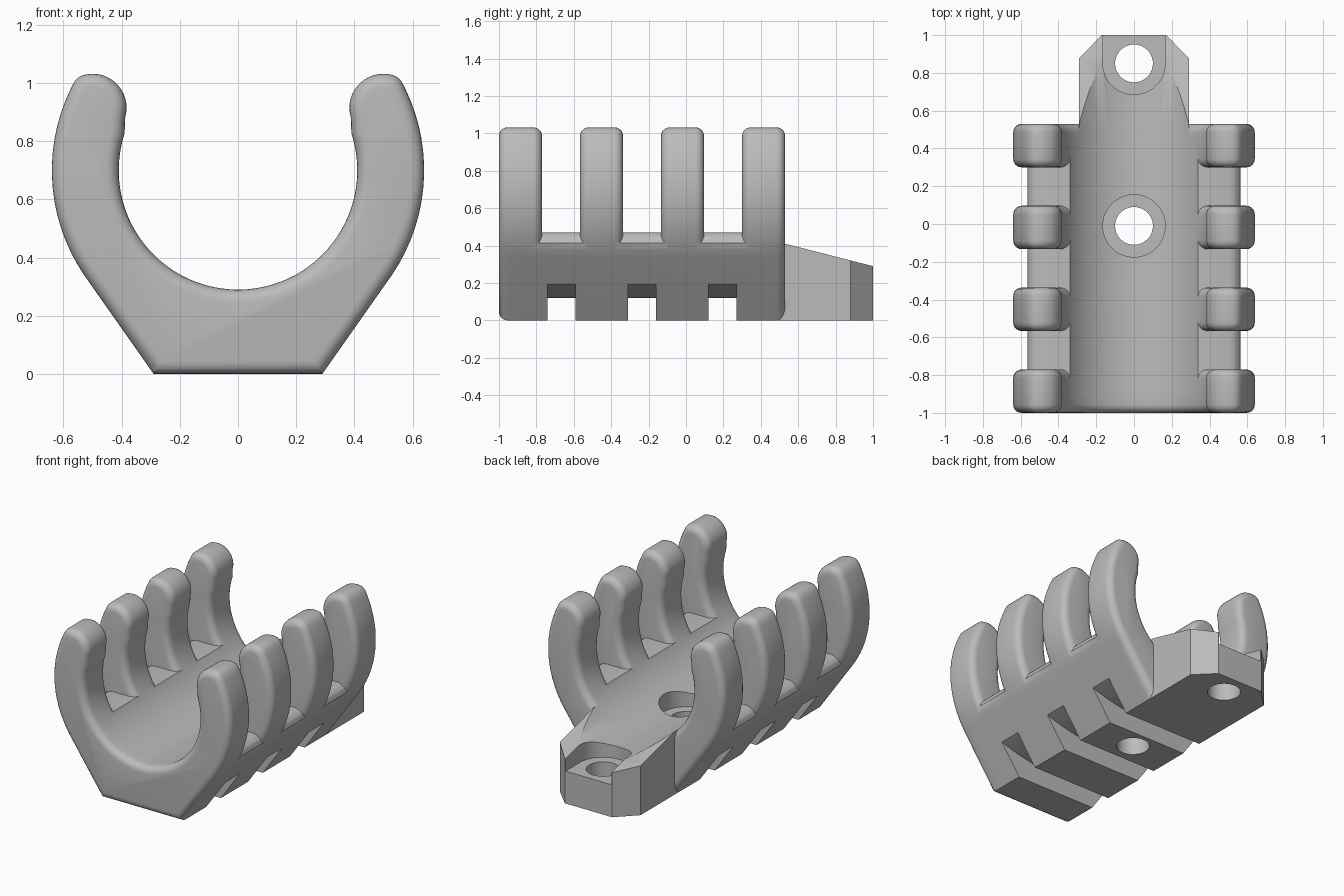
import bpy, bmesh, math

cube = bpy.data.objects.get("Cube")
if cube:
    bpy.data.objects.remove(cube, do_unlink=True)

grey = bpy.data.materials.new("plain grey")
grey.use_nodes = True
grey.diffuse_color = (0.5, 0.5, 0.5, 1)
grey.node_tree.nodes["Principled BSDF"].inputs["Base Color"].default_value = (0.5, 0.5, 0.5, 1)

CENTRE_Z, BORE, OUTER = 0.70, 0.41, 0.64
FRONT, BACK, RIB = -1.0, 0.53, 0.23


def arc(cx, cz, r, start, end, step=4):
    """Points on a circle, angles in degrees."""
    n = round(abs(end - start) / step)
    angles = [math.radians(start + (end - start) * i / n) for i in range(n + 1)]
    return [(cx + r * math.cos(a), cz + r * math.sin(a)) for a in angles]


def mirrored(half):
    """Close a half outline that ends on the centre line."""
    return half + [(-x, z) for x, z in reversed(half) if abs(x) > 1e-5]


def prism(name, outline, lo, hi, axis="y", round_ends=0.0):
    """Extrude an outline along an axis, optionally rounding both end rims."""
    bm = bmesh.new()
    place = {"y": lambda a, b, t: (a, t, b),
             "z": lambda a, b, t: (a, b, t),
             "x": lambda a, b, t: (t, a, b)}[axis]
    rings = [[bm.verts.new(place(a, b, t)) for a, b in outline] for t in (lo, hi)]
    caps = [bm.faces.new(ring) for ring in rings]
    n = len(outline)
    for i in range(n):
        j = (i + 1) % n
        bm.faces.new((rings[0][i], rings[0][j], rings[1][j], rings[1][i]))
    bmesh.ops.recalc_face_normals(bm, faces=bm.faces[:])
    if round_ends:
        rims = [e for cap in caps for e in cap.edges]
        bmesh.ops.bevel(bm, geom=rims, offset=round_ends, segments=5, profile=0.5,
                        affect='EDGES', offset_type='OFFSET', clamp_overlap=False)
    mesh = bpy.data.meshes.new(name)
    bm.to_mesh(mesh)
    bm.free()
    mesh.materials.append(grey)
    obj = bpy.data.objects.new(name, mesh)
    bpy.context.collection.objects.link(obj)
    return obj


def combine(target, tool, operation):
    """Apply a boolean and discard the tool."""
    mod = target.modifiers.new("combine", 'BOOLEAN')
    mod.operation, mod.solver, mod.object = operation, 'EXACT', tool
    bpy.context.view_layer.objects.active = target
    bpy.ops.object.modifier_apply(modifier=mod.name)
    bpy.data.objects.remove(tool, do_unlink=True)


# Ribs: full cradle section with two hooked fingers
rib_outline = mirrored(
    [(0.29, 0)]
    + arc(0, CENTRE_Z, OUTER, -34, 26)
    + [(0.562, 1.006)]
    + arc(0.5, 0.915, 0.117, 68, 196, 8)
    + arc(0, CENTRE_Z, BORE, 18, -90))
pitch = (BACK - FRONT - RIB) / 3
ribs = [prism(f"rib_{i + 1}", rib_outline, FRONT + i * pitch, FRONT + i * pitch + RIB,
              round_ends=0.045) for i in range(4)]

# Body: trough joining the ribs, with rounded shoulders
body_outline = mirrored(
    [(0.29, 0)]
    + arc(0, CENTRE_Z, OUTER, -34, -30)
    + [(0.563, 0.415), (0.553, 0.445), (0.533, 0.464), (0.505, 0.4707)]
    + arc(0, CENTRE_Z, BORE, -34, -90))
cradle = prism("cradle", body_outline, FRONT + 0.1, BACK - 0.07)
for rib in ribs:
    combine(cradle, rib, 'UNION')

# Tail: sloping mounting tab with chamfered corners
tail = prism("tail", [(0.44, 0), (1, 0), (1, 0.29), (0.44, 0.433)], -0.29, 0.29, axis="x")
corner = [(0.29, 0.88), (0.17, 1.0), (0.4, 1.1)]
for side in (1, -1):
    combine(tail, prism("corner_cutter", [(side * x, y) for x, y in corner], -0.1, 0.6, "z"),
            'DIFFERENCE')
groove = arc(0, CENTRE_Z, BORE, 18, -198)
combine(tail, prism("groove_cutter", groove, 0.3, 1.2), 'DIFFERENCE')
combine(cradle, tail, 'UNION')

# Tie slots across the underside, with an arched roof
slot = [(0.7, -0.1), (0.7, 0.33)] + [
    (x / 10, 0.12 + 0.004 * x * x) for x in range(6, -7, -1)] + [(-0.7, 0.33), (-0.7, -0.1)]
for i in range(3):
    start = -0.74 + 0.43 * i
    combine(cradle, prism("slot_cutter", slot, start, start + 0.15), 'DIFFERENCE')

# Screw holes: one in the trough, one in the tail opening to the back
for y in (-0.01, 0.85):
    if y > 0:
        seat = arc(0, y, 0.165, 180, 360, 6) + [(0.165, 1.1), (-0.165, 1.1)]
    else:
        seat = arc(0, y, 0.165, 0, 354, 6)
    combine(cradle, prism("seat_cutter", seat, 0.21, 0.6, "z"), 'DIFFERENCE')
    combine(cradle, prism("hole_cutter", arc(0, y, 0.1, 0, 354, 6), -0.1, 0.6, "z"),
            'DIFFERENCE')

# Smooth curves, sharp corners
bpy.ops.object.select_all(action='DESELECT')
cradle.select_set(True)
bpy.context.view_layer.objects.active = cradle
bpy.ops.object.shade_smooth_by_angle(angle=math.radians(32))
